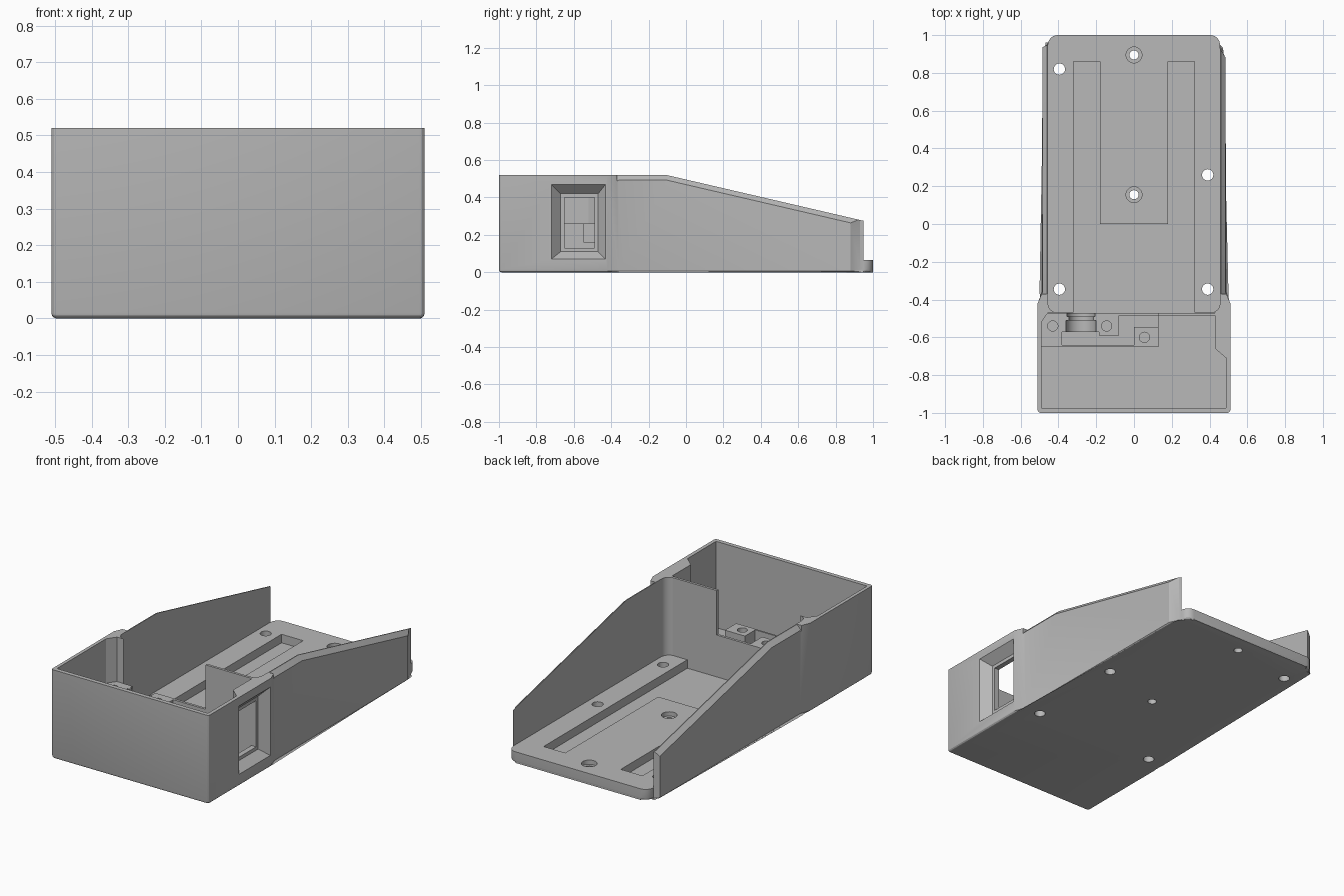
import bpy, bmesh, math
from mathutils import Vector

cube = bpy.data.objects.get("Cube")
if cube:
    bpy.data.objects.remove(cube, do_unlink=True)

grey = bpy.data.materials.new("plain grey")
grey.use_nodes = True
COLOUR = (0.48, 0.48, 0.48, 1)
grey.diffuse_color = COLOUR
grey.node_tree.nodes["Principled BSDF"].inputs["Base Color"].default_value = COLOUR


def loft(name, sections, bevel=0):
    """Solid skinned through matching rings of points, optionally rounded at the first ring."""
    bm = bmesh.new()
    rings = [[bm.verts.new(p) for p in s] for s in sections]
    n = len(rings[0])
    for a, b in zip(rings, rings[1:]):
        for i in range(n):
            j = (i + 1) % n
            bm.faces.new((a[i], a[j], b[j], b[i]))
    base = bm.faces.new(rings[0][::-1])
    bm.faces.new(rings[-1])
    if bevel:
        bmesh.ops.bevel(bm, geom=list(base.edges), offset=bevel, segments=3,
                        profile=0.5, affect='EDGES')
    bmesh.ops.recalc_face_normals(bm, faces=bm.faces)
    mesh = bpy.data.meshes.new(name)
    bm.to_mesh(mesh)
    bm.free()
    mesh.materials.append(grey)
    ob = bpy.data.objects.new(name, mesh)
    bpy.context.collection.objects.link(ob)
    return ob


def prism(name, outline, z0, z1, bevel=0):
    return loft(name, [[(x, y, z) for x, y in outline] for z in (z0, z1)], bevel)


def rect(x0, x1, y0, y1):
    return [(x0, y0), (x1, y0), (x1, y1), (x0, y1)]


def arc(cx, cy, r, start, steps=6):
    """Quarter circle, counter-clockwise from the start angle."""
    return [(cx + r * math.cos(math.radians(start + 90 * i / steps)),
             cy + r * math.sin(math.radians(start + 90 * i / steps)))
            for i in range(steps + 1)]


def circle(cx, cy, r, n=32):
    return [(cx + r * math.cos(math.tau * i / n), cy + r * math.sin(math.tau * i / n))
            for i in range(n)]


def cut(target, cutters):
    bpy.context.view_layer.objects.active = target
    for c in cutters:
        m = target.modifiers.new("cut", 'BOOLEAN')
        m.operation, m.solver, m.object = 'DIFFERENCE', 'EXACT', c
        bpy.ops.object.modifier_apply(modifier=m.name)
        bpy.data.objects.remove(c, do_unlink=True)


def smooth(ob):
    bpy.ops.object.select_all(action='DESELECT')
    ob.select_set(True)
    bpy.context.view_layer.objects.active = ob
    bpy.ops.object.shade_smooth_by_angle(angle=math.radians(25))


TOP, FLOOR, DECK = 0.52, 0.015, 0.065

# Outer housing: wide front box narrowing into the long tray
outline = (arc(-0.495, -0.985, 0.015, 180, 3) + arc(0.495, -0.985, 0.015, 270, 3)
           + [(0.51, -0.42), (0.485, -0.36), (0.485, 0.88), (0.456, 0.93)]
           + arc(0.405, 0.95, 0.05, 0) + arc(-0.405, 0.95, 0.05, 90)
           + [(-0.485, 0.935), (-0.485, -0.36), (-0.51, -0.42)])
housing = prism("housing", outline, 0, TOP, 0.015)

# Front compartment, thicker around the window
compartment = prism("compartment_cutter", [
    (-0.49, -0.975), (0.488, -0.975), (0.488, -0.71), (0.43, -0.66),
    (0.43, -0.469), (-0.455, -0.469), (-0.49, -0.52)], FLOOR, 1)

# Tray between the side walls, open at the back
tray = prism("tray_cutter", arc(-0.405, -0.42, 0.05, 180) + arc(0.405, -0.42, 0.05, 270)
             + [(0.455, 1.2), (-0.455, 1.2)], DECK, 1)

# Fork-shaped recess in the deck
recess = prism("recess_cutter", [
    (-0.32, -0.48), (0.32, -0.48), (0.32, 0.86), (0.18, 0.86), (0.18, 0),
    (-0.18, 0), (-0.18, 0.86), (-0.32, 0.86)], FLOOR, 0.2)


# Sloping wall tops with an outer chamfer
def roof_section(y, z):
    half = [(0.46, z), (0.52, z - 0.065), (0.6, z - 0.065), (0.6, 1)]
    pts = half + [(-x, h) for x, h in reversed(half)]
    return [(x, y, h) for x, h in pts]


roof = loft("roof_cutter", [roof_section(-0.37, 0.519), roof_section(-0.1, 0.519),
                            roof_section(1.1, 0.24)])


# Window: tapered frame and a smaller opening
def window_section(x, y0, y1, z0, z1):
    return [(x, y, z) for y, z in rect(y0, y1, z0, z1)]


frame = loft("frame_cutter", [window_section(0.46, -0.67, -0.47, 0.11, 0.42),
                              window_section(0.51, -0.72, -0.43, 0.07, 0.47),
                              window_section(0.6, -0.72, -0.43, 0.07, 0.47)])
opening = loft("opening_cutter", [window_section(x, -0.65, -0.49, 0.13, 0.40)
                                  for x in (0.4, 0.55)])

# Mounting holes, plain at the sides and counterbored on the centre line
holes = [prism("hole_cutter", circle(x, y, 0.03), -0.1, 0.2)
         for x, y in ((-0.395, 0.82), (0.39, 0.26), (-0.395, -0.345), (0.39, -0.345))]
for y in (0.155, 0.895):
    holes.append(prism("hole_cutter", circle(0, y, 0.024), -0.1, 0.2))
    holes.append(prism("counterbore_cutter", circle(0, y, 0.042), 0.04, 0.2))

cut(housing, [compartment, tray, recess, roof, frame, opening] + holes)
smooth(housing)

# Tall partition beside the window
prism("partition", rect(0.13, 0.457, -0.485, -0.47), 0.01, TOP)

# Inner bracket with stepped pockets, screw holes and a round socket cradle
bracket = prism("bracket", rect(-0.49, 0.13, -0.65, -0.47), 0.008, 0.26)
pockets = [
    prism("pocket_cutter", [(-0.38, -0.64), (0, -0.64), (0, -0.545), (0.2, -0.545),
                            (0.2, -0.485), (-0.08, -0.485), (-0.08, -0.59),
                            (-0.185, -0.59), (-0.185, -0.572), (-0.38, -0.572)], 0.16, 0.4)]
for x, y in ((-0.43, -0.54), (-0.145, -0.54), (0.055, -0.6)):
    pockets.append(prism("screw_cutter", circle(x, y, 0.027), 0.14, 0.4))
for r, y0, y1 in ((0.08, -0.58, -0.51), (0.065, -0.515, -0.485), (0.075, -0.49, -0.4)):
    pockets.append(loft("cradle_cutter", [[(x, y, z) for x, z in circle(-0.28, 0.265, r)]
                                          for y in (y0, y1)]))
cut(bracket, pockets)
smooth(bracket)
